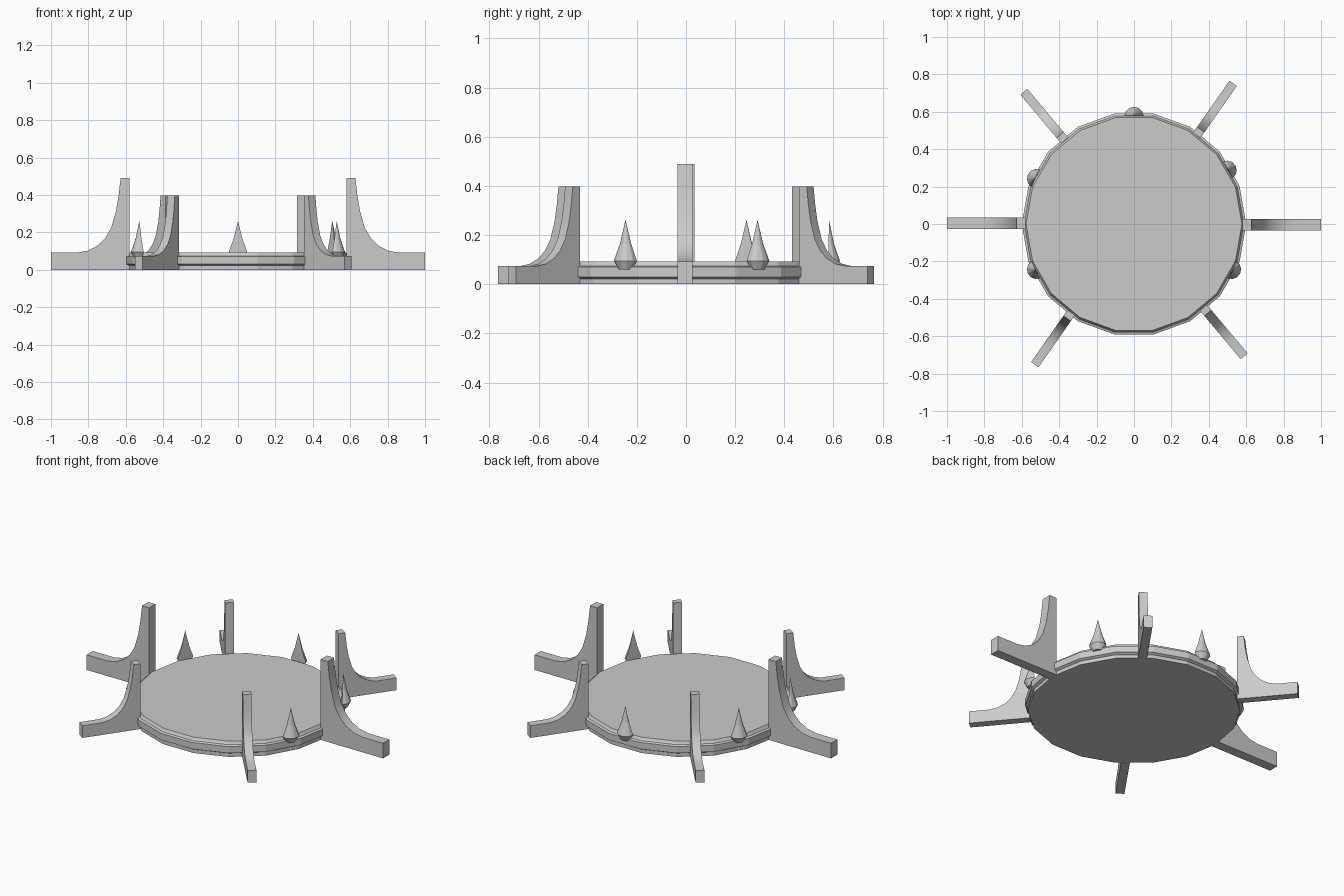
import bpy, bmesh
from math import radians, cos, sin, pi

if "Cube" in bpy.data.objects:
    bpy.data.objects.remove(bpy.data.objects["Cube"])


def make_object(name, bm, angle=0.0, smooth=False):
    bmesh.ops.recalc_face_normals(bm, faces=bm.faces[:])
    mesh = bpy.data.meshes.new(name)
    bm.to_mesh(mesh)
    bm.free()
    ob = bpy.data.objects.new(name, mesh)
    bpy.context.collection.objects.link(ob)
    ob.rotation_euler.z = radians(angle)
    if smooth:
        bpy.ops.object.select_all(action='DESELECT')
        ob.select_set(True)
        bpy.context.view_layer.objects.active = ob
        bpy.ops.object.shade_smooth_by_angle(angle=radians(35))
    return ob


def loft(bm, rings, cap_top=True):
    # Joins equal-length closed rings of points and caps the ends
    vs = [[bm.verts.new(p) for p in ring] for ring in rings]
    n = len(vs[0])
    for a, b in zip(vs, vs[1:]):
        for i in range(n):
            j = (i + 1) % n
            bm.faces.new((a[i], a[j], b[j], b[i]))
    bm.faces.new(vs[0][::-1])
    if cap_top:
        bm.faces.new(vs[-1])
    return vs


# Low 18-sided platform with a raised rim band
SIDES = 18
bm = bmesh.new()
profile = [(0.585, 0.0), (0.585, 0.022), (0.6, 0.03),
           (0.6, 0.07), (0.587, 0.075), (0.577, 0.092)]
loft(bm, [[(r * cos(2 * pi * i / SIDES), r * sin(2 * pi * i / SIDES), z)
           for i in range(SIDES)] for r, z in profile])
make_object("platform", bm)

# Curved buttress fins: two large on the sides, four smaller on the diagonals
FIN = [(0, 0), (0.42, 0), (0.42, 0.092), (0.28, 0.092), (0.225, 0.102),
       (0.17, 0.13), (0.13, 0.17), (0.098, 0.225), (0.072, 0.315),
       (0.058, 0.4), (0.048, 0.49), (0.005, 0.49), (0, 0.47)]
FIN[-2:] = [(0, 0.49)]


def fin(name, angle, s):
    bm = bmesh.new()
    loft(bm, [[(0.58 + x * s, y * s, z * s) for x, z in FIN]
              for y in (-0.034, 0.026)])
    make_object(name, bm, angle, smooth=True)


for turn, side in ((0, "a"), (180, "b")):
    fin("large_fin_" + side, turn, 1.0)
    fin("small_fin_wide_" + side, turn + 55, 0.81)
    fin("small_fin_narrow_" + side, turn + 130, 0.81)

# Half-round spikes on the rim: (height, half width, depth) per level
SPIKE = [(0.06, 0.028, 0.028), (0.095, 0.05, 0.046),
         (0.165, 0.024, 0.022)]


def spike(name, angle):
    bm = bmesh.new()
    arc = [-pi / 2 + pi * i / 6 for i in range(7)]
    vs = loft(bm, [[(0.58 + d * cos(t), w * sin(t), z) for t in arc]
                   for z, w, d in SPIKE], cap_top=False)
    tip = bm.verts.new((0.582, 0, 0.262))
    top = vs[-1]
    for i in range(7):
        bm.faces.new((top[i], top[(i + 1) % 7], tip))
    make_object(name, bm, angle)


for i, a in enumerate((30, 90, 155, 205, -25)):
    spike(f"spike_{i + 1}", a)
